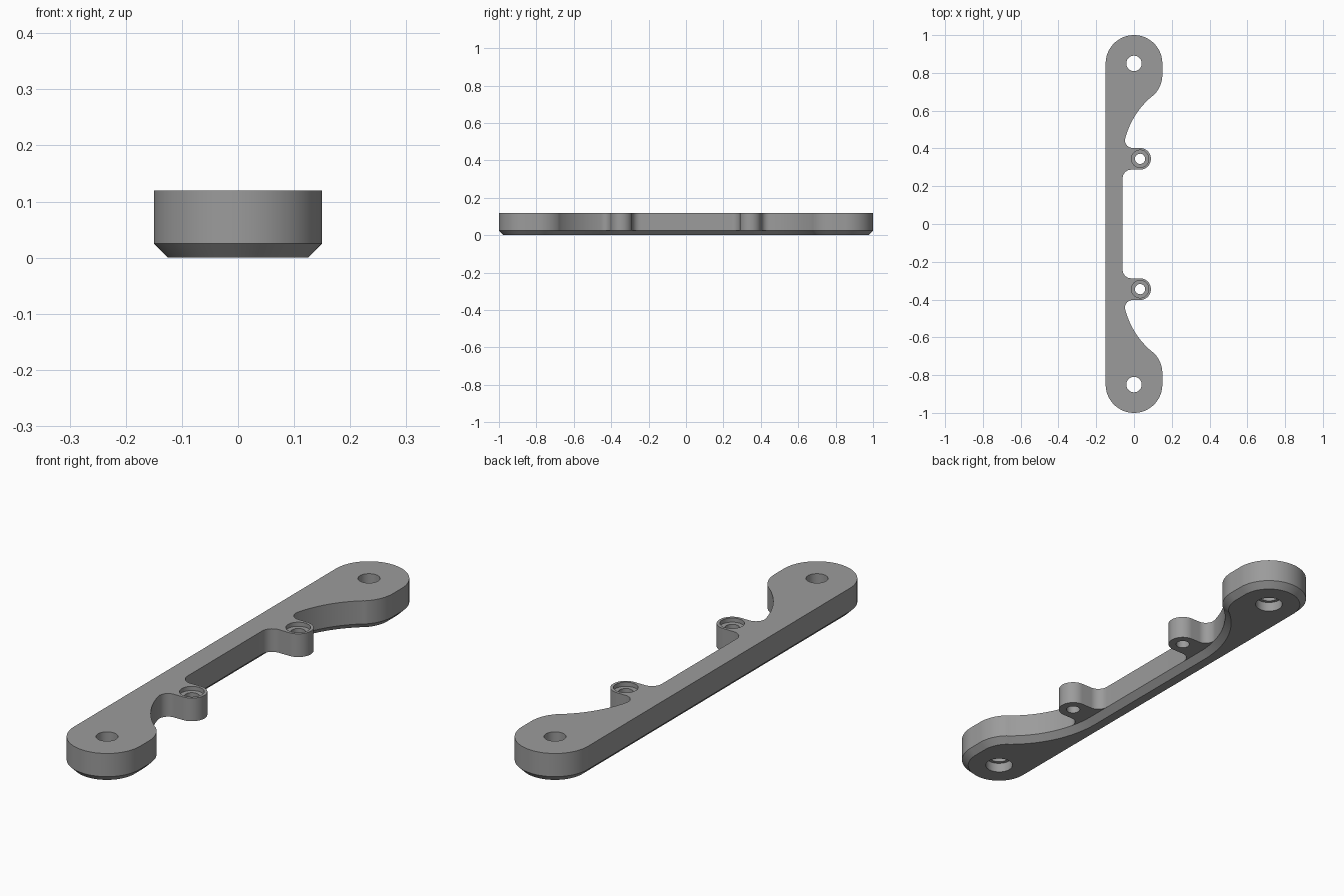
import bpy, bmesh, math
from mathutils import Vector

if "Cube" in bpy.data.objects:
    bpy.data.objects.remove(bpy.data.objects["Cube"])

HEIGHT, CHAMFER = 0.12, 0.025
LUG = (0.032, 0.345)
LOBE = (0.0, 0.85)


def arc(cx, cy, r, a0, a1, n):
    """Points on an arc, angles in degrees."""
    return [(cx + r * math.cos(math.radians(a0 + (a1 - a0) * i / n)),
             cy + r * math.sin(math.radians(a0 + (a1 - a0) * i / n))) for i in range(n + 1)]


# angles where the waist curve meets the lug fillet and the lobe
A_LUG = math.degrees(math.atan2(0.0975, -0.3776))
A_LOBE = math.degrees(math.atan2(0.445, -0.37))


def waist(d):
    """Body edge hidden behind the lug, inset by d."""
    return [(-0.06 - d, 0.2425)] + arc(0.37, 0.345, 0.43 + d, 180, A_LUG, 6)


def lobe(d):
    """Body edge from the lug round the end lobe, inset by d."""
    return (arc(0.37, 0.345, 0.43 + d, A_LUG, A_LOBE, 16)
            + arc(0, 0.79, 0.15 - d, A_LOBE - 180, 0, 16)[1:]
            + arc(*LOBE, 0.15 - d, 0, 180, 48))


def lug_edge():
    """Lug outline with a fillet on each side."""
    pts = (arc(-0.015, 0.2425, 0.045, 180, 90, 12)
           + arc(*LUG, 0.0575, -90, 90, 32)
           + arc(-0.0076, 0.4425, 0.04, -90, A_LUG - 360, 14))
    pts[-1] = waist(0)[-1]
    return pts


def mirrored(half):
    return [(x, -y) for x, y in reversed(half)]


def loop(half):
    return half + mirrored(half)


def at(pts, z):
    return [Vector((x, y, z)) for x, y in pts]


bm = bmesh.new()


def face(pts):
    clean = [p for i, p in enumerate(pts) if (p - pts[i - 1]).length > 1e-5]
    if len(clean) > 2:
        bm.faces.new([bm.verts.new(p) for p in clean])


def band(low, high):
    for i in range(len(low)):
        face([low[i - 1], low[i], high[i], high[i - 1]])


# bracket: upper walls, top, chamfer, bottom and lug undersides
full = loop(lug_edge() + lobe(0))
body = loop(waist(0) + lobe(0))
foot = loop(waist(CHAMFER) + lobe(CHAMFER))
band(at(full, CHAMFER), at(full, HEIGHT))
band(at(foot, 0), at(body, CHAMFER))
face(at(full, HEIGHT))
face(at(foot, 0))
under = lug_edge() + waist(0)[::-1]
face(at(under, CHAMFER))
face(at(mirrored(under), CHAMFER))
bmesh.ops.remove_doubles(bm, verts=bm.verts, dist=1e-5)
bmesh.ops.recalc_face_normals(bm, faces=bm.faces)
mesh = bpy.data.meshes.new("mounting_bracket")
bm.to_mesh(mesh)
bm.free()
bracket = bpy.data.objects.new("mounting_bracket", mesh)
bpy.context.collection.objects.link(bracket)

grey = bpy.data.materials.new("mid grey")
grey.diffuse_color = (0.33, 0.33, 0.33, 1)
grey.use_nodes = True
grey.node_tree.nodes["Principled BSDF"].inputs["Base Color"].default_value = grey.diffuse_color
mesh.materials.append(grey)


def bore(x, y, r, z0, z1):
    """Cut a round hole between two heights."""
    bpy.ops.mesh.primitive_cylinder_add(vertices=48, radius=r, depth=z1 - z0,
                                        location=(x, y, (z0 + z1) / 2))
    cutter = bpy.context.object
    cutter.hide_render = True
    cutter.data.materials.append(grey)
    mod = bracket.modifiers.new("bore", 'BOOLEAN')
    mod.operation, mod.solver, mod.object = 'DIFFERENCE', 'EXACT', cutter
    bpy.context.view_layer.objects.active = bracket
    bpy.ops.object.modifier_apply(modifier=mod.name)
    bpy.data.objects.remove(cutter, do_unlink=True)


for s in (1, -1):
    # end holes, widened from below
    bore(LOBE[0], s * LOBE[1], 0.041, -0.1, 0.2)
    bore(LOBE[0], s * LOBE[1], 0.054, -0.1, 0.04)
    # lug holes, widened from above
    bore(LUG[0], s * LUG[1], 0.027, -0.1, 0.2)
    bore(LUG[0], s * LUG[1], 0.046, HEIGHT - 0.017, 0.2)

bpy.ops.object.select_all(action='DESELECT')
bracket.select_set(True)
bpy.context.view_layer.objects.active = bracket
bpy.ops.object.shade_smooth_by_angle(angle=math.radians(30))
